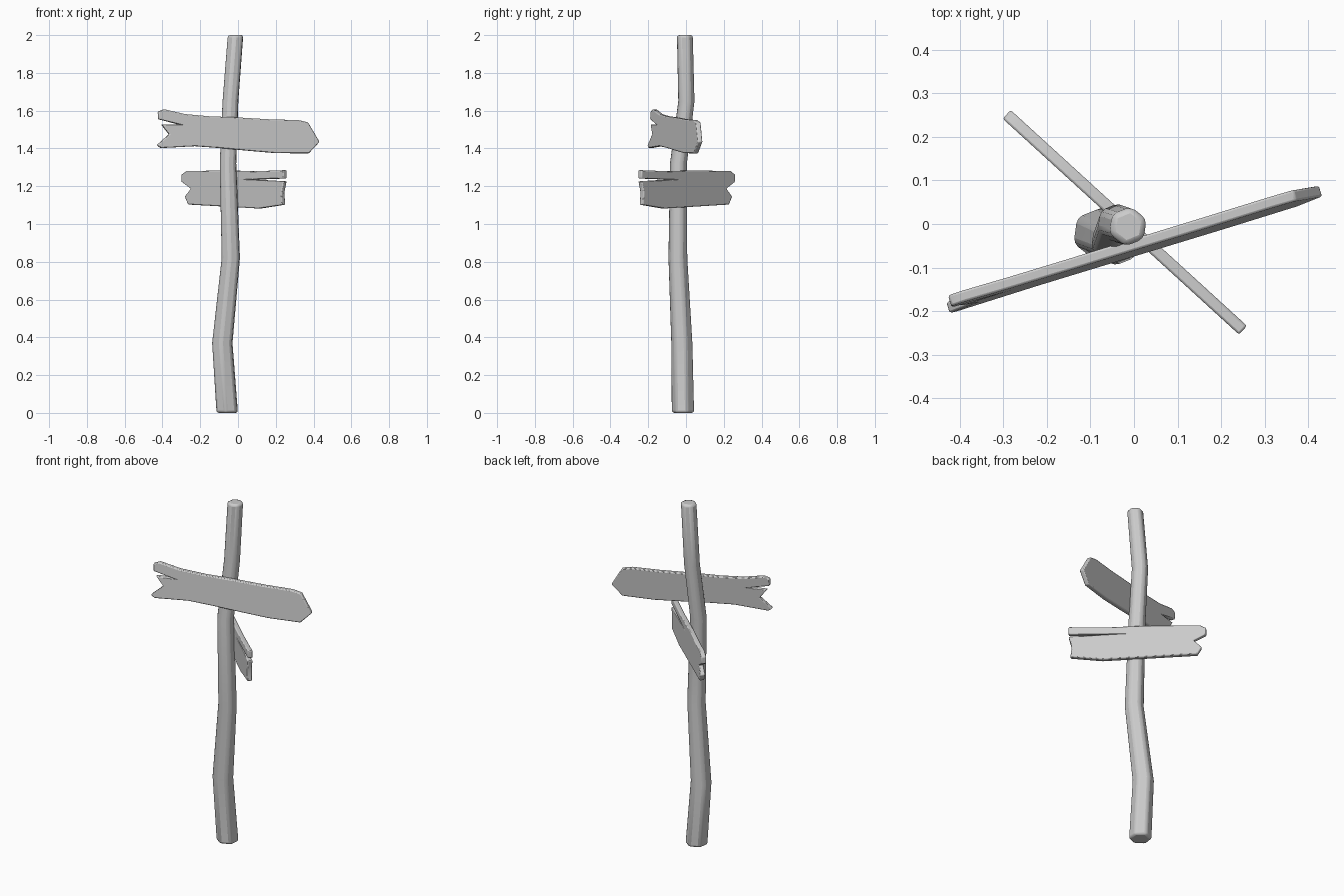
import bpy, bmesh
from math import cos, sin, pi, radians

if "Cube" in bpy.data.objects:
    bpy.data.objects.remove(bpy.data.objects["Cube"])


def finish(name, bm, bevel, segments):
    bmesh.ops.recalc_face_normals(bm, faces=bm.faces)
    mesh = bpy.data.meshes.new(name)
    bm.to_mesh(mesh)
    bm.free()
    ob = bpy.data.objects.new(name, mesh)
    bpy.context.collection.objects.link(ob)
    mod = ob.modifiers.new("worn_edges", 'BEVEL')
    mod.width = bevel
    mod.segments = segments
    mod.limit_method = 'ANGLE'
    mod.angle_limit = radians(35)
    bpy.ops.object.select_all(action='DESELECT')
    ob.select_set(True)
    bpy.context.view_layer.objects.active = ob
    bpy.ops.object.shade_smooth_by_angle(angle=radians(40))
    return ob


def make_post(name, path, sides=6):
    bm = bmesh.new()
    rings = []
    for x, y, z, r in path:
        angles = [pi / 2 - radians(8) + 2 * pi * i / sides for i in range(sides)]
        rings.append([bm.verts.new((x + r * cos(a), y + r * sin(a), z)) for a in angles])
    for lo, hi in zip(rings, rings[1:]):
        for i in range(sides):
            j = (i + 1) % sides
            bm.faces.new((lo[i], lo[j], hi[j], hi[i]))
    bm.faces.new(rings[0])
    bm.faces.new(rings[-1])
    return finish(name, bm, 0.013, 2)


def make_board(name, outline, centre, angle, tilt, thickness):
    """Plank from an outline seen from the front (x, z), turned about z and leaned."""
    cx, cy, cz = centre
    a = radians(angle)
    bm = bmesh.new()
    sheets = []
    for side in (-0.5, 0.5):
        sheet = []
        for x, z in outline:
            u = (x - cx) / cos(a)
            v = side * thickness + (z - cz) * tilt
            sheet.append(bm.verts.new((cx + u * cos(a) - v * sin(a),
                                       cy + u * sin(a) + v * cos(a), z)))
        bm.faces.new(sheet)
        sheets.append(sheet)
    front, back = sheets
    for i in range(len(front)):
        j = (i + 1) % len(front)
        bm.faces.new((front[i], front[j], back[j], back[i]))
    return finish(name, bm, 0.005, 2)


# Crooked hexagonal post: x, y, z, radius
make_post("post", [
    (-0.057, -0.016, 0.0, 0.063), (-0.083, -0.022, 0.37, 0.060),
    (-0.038, -0.043, 0.82, 0.054), (-0.053, -0.040, 1.32, 0.049),
    (-0.040, 0.002, 1.65, 0.047), (-0.013, -0.006, 2.0, 0.046)])

# Upper arrow board with a split, broken left end
make_board("upper_board", [
    (-0.42, 1.595), (-0.388, 1.607), (-0.28, 1.582), (-0.15, 1.57),
    (-0.016, 1.565), (0.17, 1.554), (0.32, 1.55), (0.37, 1.538),
    (0.428, 1.435), (0.37, 1.374), (0.20, 1.375), (0.05, 1.388),
    (-0.095, 1.402), (-0.23, 1.412), (-0.41, 1.402), (-0.43, 1.417),
    (-0.365, 1.475), (-0.405, 1.528), (-0.317, 1.528), (-0.42, 1.555)],
    (0.0, -0.054, 1.48), 17.3, 0.08, 0.026)

# Lower board, split at the right and chipped at the left
make_board("lower_board", [
    (-0.292, 1.262), (-0.268, 1.28), (-0.05, 1.284), (0.09, 1.279),
    (0.25, 1.285), (0.25, 1.241), (0.095, 1.235), (0.25, 1.226),
    (0.238, 1.165), (0.243, 1.102), (0.116, 1.082), (0.01, 1.088),
    (-0.257, 1.103), (-0.275, 1.145), (-0.243, 1.187), (-0.292, 1.223)],
    (-0.02, 0.003, 1.19), -42.4, 0.0, 0.027)
